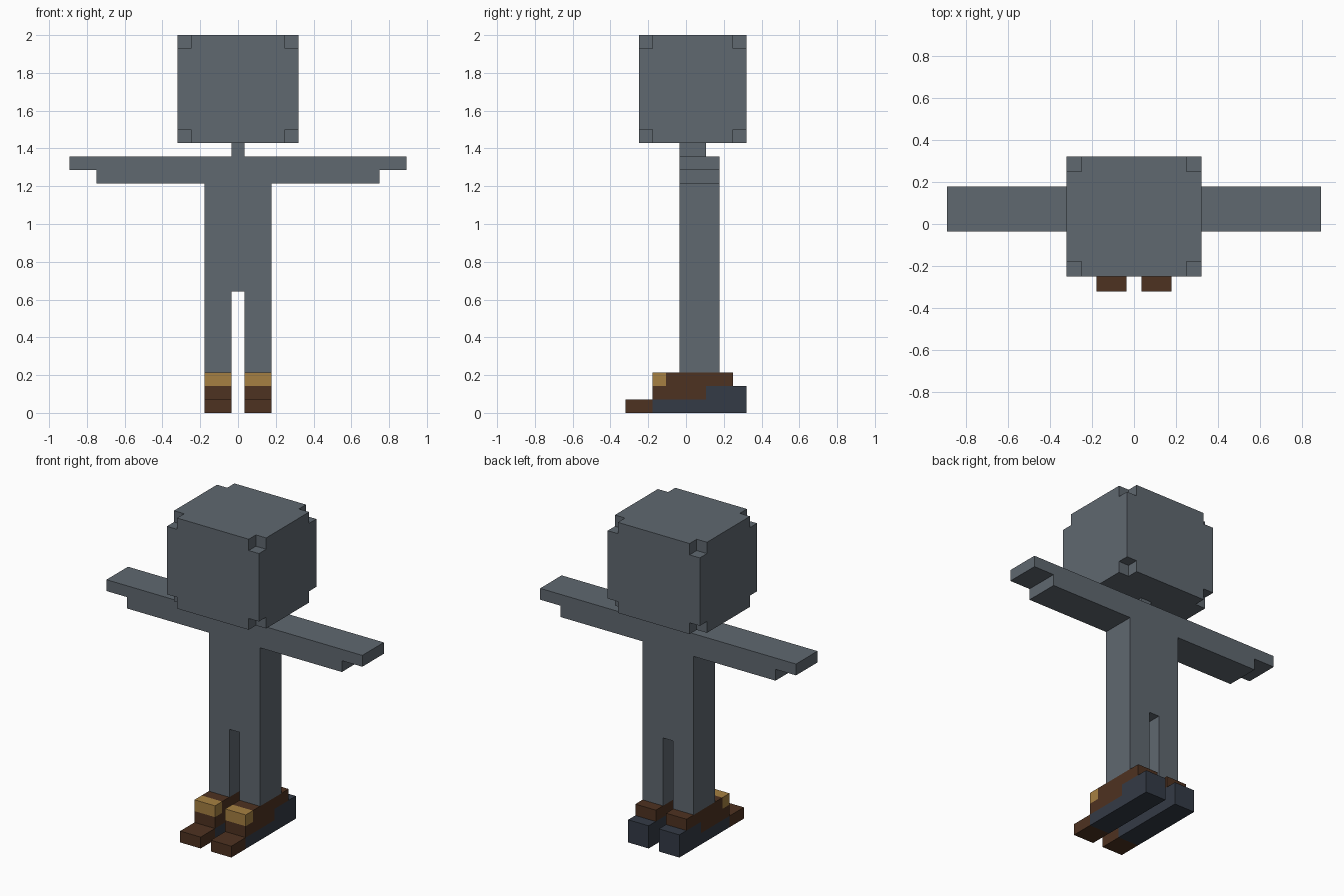
import bpy, bmesh
from itertools import product
from mathutils import Vector

U = 2 / 28  # one block

if "Cube" in bpy.data.objects:
    bpy.data.objects.remove(bpy.data.objects["Cube"])


def material(name, rgb):
    m = bpy.data.materials.new(name)
    m.use_nodes = True
    m.diffuse_color = (*rgb, 1)
    bsdf = next(n for n in m.node_tree.nodes if n.type == "BSDF_PRINCIPLED")
    bsdf.inputs["Base Color"].default_value = (*rgb, 1)
    return m


GREY = material("slate grey", (.115, .138, .162))
BROWN = material("dark brown", (.076, .032, .015))
GOLD = material("gold", (.381, .216, .054))
NAVY = material("navy", (.034, .043, .061))


def finish(name, bm, mats):
    bmesh.ops.recalc_face_normals(bm, faces=bm.faces)
    bmesh.ops.scale(bm, vec=(U, U, U), verts=bm.verts)
    mesh = bpy.data.meshes.new(name)
    bm.to_mesh(mesh)
    bm.free()
    for m in mats:
        mesh.materials.append(m)
    obj = bpy.data.objects.new(name, mesh)
    bpy.context.collection.objects.link(obj)


def extrude_front(name, outline, y0, y1, mat):
    """Front outline of (x, z) points pushed back from y0 to y1."""
    bm = bmesh.new()
    face = bm.faces.new([bm.verts.new((x, y0, z)) for x, z in outline])
    new = bmesh.ops.extrude_face_region(bm, geom=[face], use_keep_orig=True)["geom"]
    verts = [g for g in new if isinstance(g, bmesh.types.BMVert)]
    bmesh.ops.translate(bm, vec=(0, y1 - y0, 0), verts=verts)
    finish(name, bm, [mat])


def cell_shell(name, breaks, solid, mats, paint=lambda c: 0):
    """Outer skin of the cells between the breaks for which solid(centre) holds."""
    bm = bmesh.new()
    for cell in product(*(range(len(b) - 1) for b in breaks)):
        lo = [b[i] for b, i in zip(breaks, cell)]
        hi = [b[i + 1] for b, i in zip(breaks, cell)]
        mid = (Vector(lo) + Vector(hi)) / 2
        if not solid(mid):
            continue
        for axis, side in product(range(3), (0, 1)):
            n = cell[axis] + (1 if side else -1)
            if 0 <= n < len(breaks[axis]) - 1:
                beside = mid.copy()
                beside[axis] = (breaks[axis][n] + breaks[axis][n + 1]) / 2
                if solid(beside):
                    continue
            a, b = (axis + 1) % 3, (axis + 2) % 3
            quad = []
            for s, t in ((0, 0), (1, 0), (1, 1), (0, 1)):
                p = [0, 0, 0]
                p[axis] = (lo, hi)[side][axis]
                p[a], p[b] = (lo, hi)[s][a], (lo, hi)[t][b]
                quad.append(bm.verts.new(p))
            bm.faces.new(quad).material_index = paint(mid)
    bmesh.ops.remove_doubles(bm, verts=bm.verts, dist=.01)
    finish(name, bm, mats)


# Torso, stepped arms and legs from one mirrored outline
half = [(.5, 3), (2.5, 3), (2.5, 17), (10.5, 17), (10.5, 18), (12.5, 18), (12.5, 19)]
left = [(.5, 9)] + half
extrude_front("body", left + [(-x, z) for x, z in reversed(left)], -.5, 2.5, GREY)

# Neck
extrude_front("neck", [(-.5, 19), (.5, 19), (.5, 20), (-.5, 20)], -.5, 1.5, GREY)

# Head: a block with a one-unit notch at every corner
head_breaks = [(-4.5, -3.5, 3.5, 4.5), (-3.5, -2.5, 3.5, 4.5), (20, 21, 27, 28)]


def head_solid(c):
    return abs(c.x) < 3.5 or -2.5 < c.y < 3.5 or 21 < c.z < 27


cell_shell("head", head_breaks, head_solid, [GREY])


# Shoes: low toe, raised instep with gold front, navy sole and heel
def shoe_solid(c):
    if c.z < 1:
        return True
    return -2.5 < c.y < (4.5 if c.z < 2 else 3.5)


def shoe_paint(c):
    if c.z > 2:
        return 1 if c.y < -1.5 else 0
    return 2 if c.y > (-2.5 if c.z < 1 else 1.5) else 0


for name, xs in (("right_shoe", (-2.5, -.5)), ("left_shoe", (.5, 2.5))):
    cell_shell(name, [xs, (-4.5, -2.5, -1.5, 1.5, 3.5, 4.5), (0, 1, 2, 3)],
               shoe_solid, [BROWN, GOLD, NAVY], shoe_paint)
